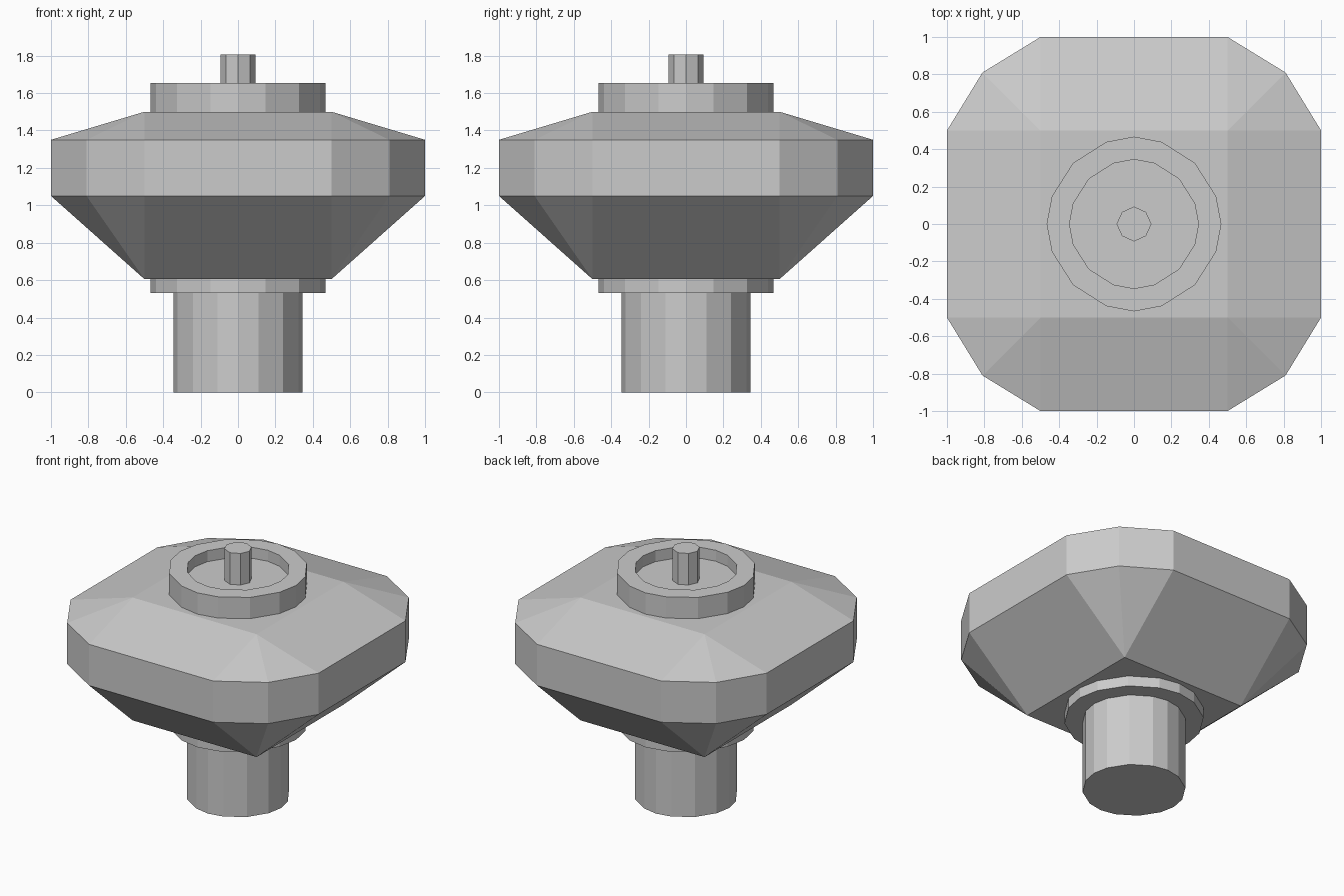
import bpy, bmesh

if "Cube" in bpy.data.objects:
    bpy.data.objects.remove(bpy.data.objects["Cube"])


def quarter_turns(points):
    """Repeat a quarter outline around z by 90 degree turns."""
    out = []
    for _ in range(4):
        out += points
        points = [(-y, x) for x, y in points]
    return out


def add_object(name, bm):
    bmesh.ops.recalc_face_normals(bm, faces=bm.faces[:])
    mesh = bpy.data.meshes.new(name)
    bm.to_mesh(mesh)
    bm.free()
    obj = bpy.data.objects.new(name, mesh)
    bpy.context.collection.objects.link(obj)
    return obj


def loft(name, outline, profile):
    """Sweep a unit outline through (radius, z) steps and cap both ends."""
    bm = bmesh.new()
    rings = [[bm.verts.new((x * r, y * r, z)) for x, y in outline] for r, z in profile]
    n = len(outline)
    for a, b in zip(rings, rings[1:]):
        for i in range(n):
            j = (i + 1) % n
            bm.faces.new((a[i], a[j], b[j], b[i]))
    bm.faces.new(rings[0][::-1])
    bm.faces.new(rings[-1])
    return add_object(name, bm)


ROUND = quarter_turns([(1, 0), (0.94, 0.317), (0.698, 0.698), (0.317, 0.94)])
OCTAGON = quarter_turns([(1, 0), (0.69, 0.69)])

# Faceted body: square top and bottom, twelve-sided band between
square = quarter_turns([(0.5, 0.5)])
band = quarter_turns([(1, 0.5), (0.81, 0.81), (0.5, 1)])
bm = bmesh.new()
for outline, z in ((square, 0.605), (band, 1.05), (band, 1.35), (square, 1.5)):
    for x, y in outline:
        bm.verts.new((x, y, z))
bmesh.ops.convex_hull(bm, input=bm.verts[:])
bmesh.ops.dissolve_limit(bm, angle_limit=0.01, verts=bm.verts[:], edges=bm.edges[:])
add_object("body", bm)

# Lower stem with its stepped collar
loft("stem", ROUND, [(0.345, 0), (0.345, 0.53), (0.467, 0.53), (0.467, 0.62)])

# Raised rim on top with a recessed floor
loft("top_rim", ROUND, [(0.467, 1.48), (0.467, 1.655), (0.345, 1.655), (0.345, 1.575)])

# Centre pin
loft("pin", OCTAGON, [(0.093, 1.56), (0.093, 1.805)])
